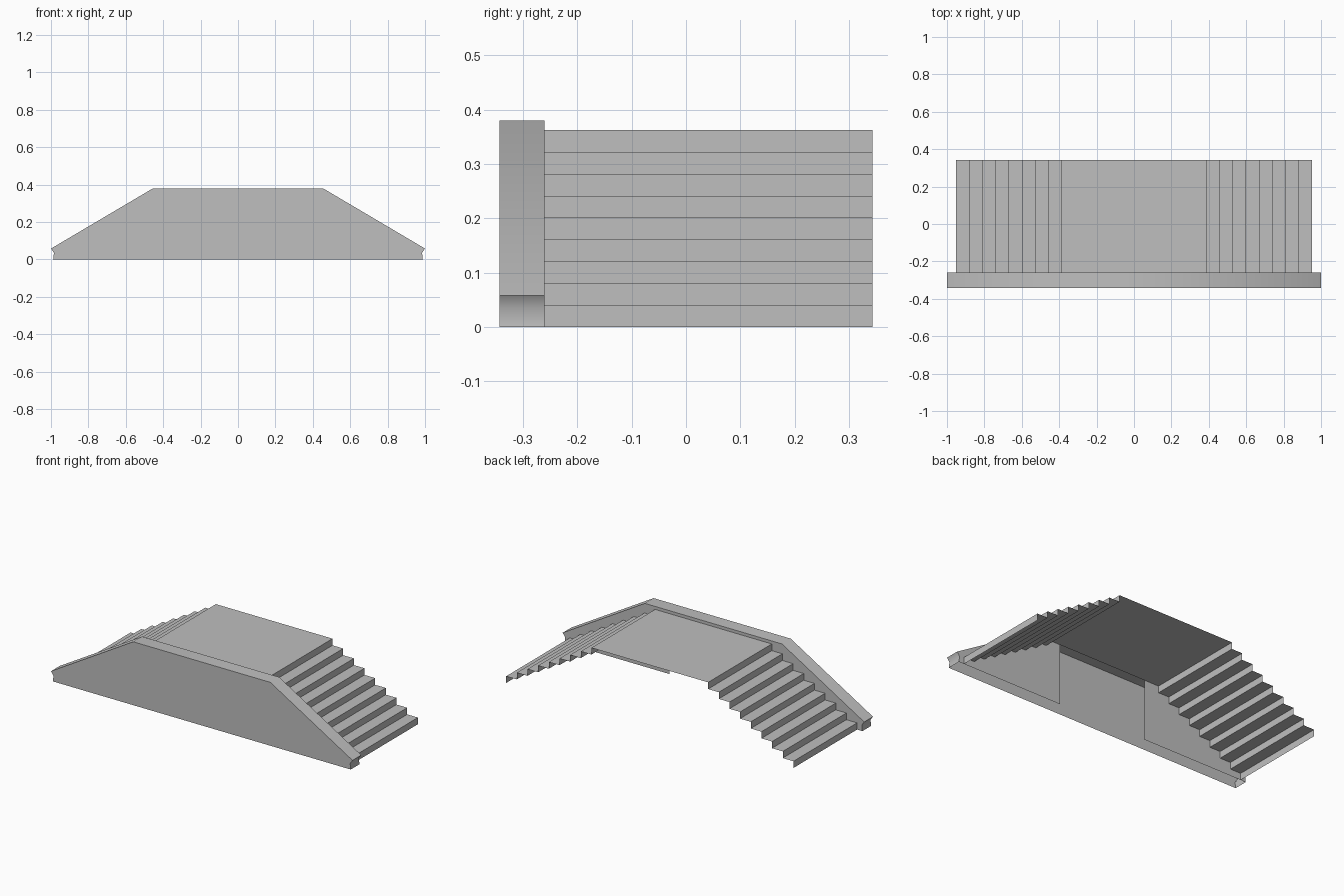
import bpy
import bmesh
from math import radians

cube = bpy.data.objects.get("Cube")
if cube:
    bpy.data.objects.remove(cube, do_unlink=True)

FRONT, INNER, BACK = -0.343, -0.26, 0.343
DECK_Z, STEPS = 0.362, 9
DECK_X, STAIR_X = 0.387, 0.953
OPENING_X = 0.29

concrete = bpy.data.materials.new("plain grey")
concrete.use_nodes = True
grey = (0.52, 0.52, 0.52, 1)
concrete.diffuse_color = grey
concrete.node_tree.nodes["Principled BSDF"].inputs["Base Color"].default_value = grey


def mirrored(half):
    """Full left-to-right path from a right half listed bottom to top."""
    return [(-x, z) for x, z in half] + half[::-1]


def sweep(bm, path, y0, y1):
    """Open sheet made by sweeping an x-z path along y."""
    near = [bm.verts.new((x, y0, z)) for x, z in path]
    far = [bm.verts.new((x, y1, z)) for x, z in path]
    for i in range(len(path) - 1):
        bm.faces.new((near[i], near[i + 1], far[i + 1], far[i]))
    return near, far


def finish(bm, name):
    mesh = bpy.data.meshes.new(name)
    bm.to_mesh(mesh)
    bm.free()
    mesh.materials.append(concrete)
    obj = bpy.data.objects.new(name, mesh)
    bpy.context.collection.objects.link(obj)
    bpy.ops.object.select_all(action='DESELECT')
    obj.select_set(True)
    bpy.context.view_layer.objects.active = obj
    bpy.ops.object.shade_smooth_by_angle(angle=radians(60))
    return obj


# Stairs and deck: one thin folded sheet
rise = DECK_Z / STEPS
run = (STAIR_X - DECK_X) / (STEPS - 1)
half = []
for i in range(STEPS):
    x = STAIR_X - i * run
    half += [(x, i * rise), (x, (i + 1) * rise)]
bm = bmesh.new()
sweep(bm, mirrored(half), INNER, BACK)
finish(bm, "stairs_and_deck")

# Parapet wall: hollow, open underneath, sloped over each flight
outline = mirrored([(0.988, 0), (0.984, 0.035), (1, 0.058), (0.455, 0.38)])
bm = bmesh.new()
front, inner = sweep(bm, outline, FRONT, INNER)
bm.faces.new(front[::-1])

# Inner face, left open below the deck
notch = [(OPENING_X, 0), (OPENING_X, DECK_Z), (-OPENING_X, DECK_Z), (-OPENING_X, 0)]
bm.faces.new(inner + [bm.verts.new((x, INNER, z)) for x, z in notch])
finish(bm, "parapet_wall")
